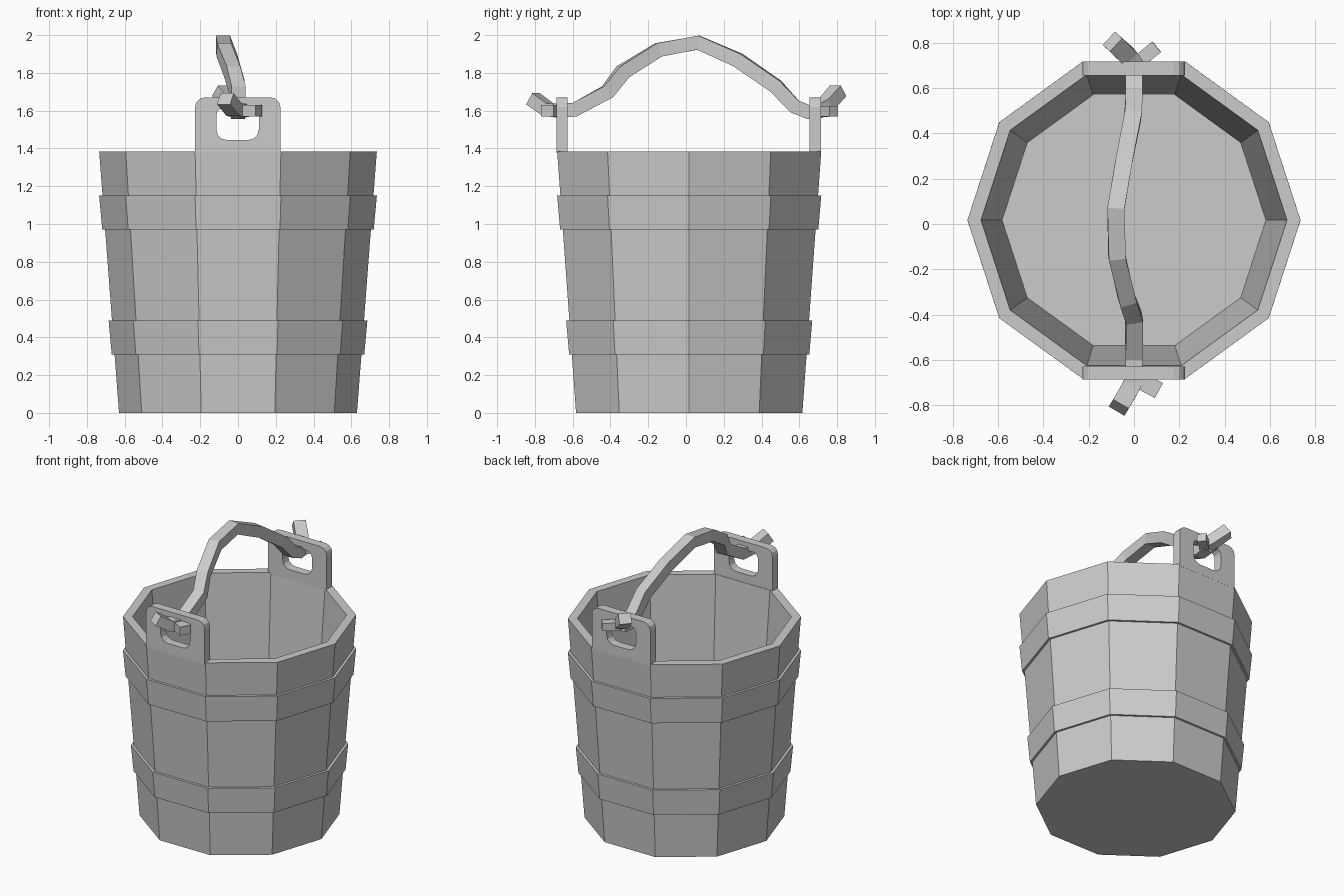
import bpy, bmesh, math
from mathutils import Vector

if "Cube" in bpy.data.objects:
    bpy.data.objects.remove(bpy.data.objects["Cube"])

CY = 0.017          # bucket axis in y
SIDES = 10
TOP = 1.385


def finish(bm, name):
    bmesh.ops.remove_doubles(bm, verts=bm.verts, dist=1e-4)
    bmesh.ops.recalc_face_normals(bm, faces=bm.faces)
    me = bpy.data.meshes.new(name)
    bm.to_mesh(me)
    bm.free()
    ob = bpy.data.objects.new(name, me)
    bpy.context.collection.objects.link(ob)
    return ob


def skin(bm, rings, closed):
    """Join successive vertex rings; cap the ends or close the loop."""
    n = len(rings[0])
    pairs = list(zip(rings, rings[1:]))
    if closed:
        pairs.append((rings[-1], rings[0]))
    else:
        bm.faces.new(rings[0])
        bm.faces.new(rings[-1])
    for a, b in pairs:
        for i in range(n):
            j = (i + 1) % n
            bm.faces.new((a[i], a[j], b[j], b[i]))


def lathe(name, profile, closed):
    bm = bmesh.new()
    rings = [[bm.verts.new((r * math.cos(math.tau * i / SIDES),
                            CY + r * math.sin(math.tau * i / SIDES), z))
              for i in range(SIDES)] for r, z in profile]
    skin(bm, rings, closed)
    return finish(bm, name)


def radius(z):
    return 0.63 + 0.105 * z / TOP


def band(name, z0, z1):
    lathe(name, [(radius(z0) + 0.015, z0), (radius(z1) + 0.018, z1),
                 (radius(z1) - 0.02, z1), (radius(z0) - 0.02, z0)], True)


def rounded(x0, x1, z0, z1, r_low, r_high, segs=3):
    pts = []
    for cx, cz, sx, sz, r, start in ((x1, z1, -1, -1, r_high, 0), (x0, z1, 1, -1, r_high, 90),
                                     (x0, z0, 1, 1, r_low, 180), (x1, z0, -1, 1, r_low, 270)):
        for k in range(segs + 1):
            a = math.radians(start + 90 * k / segs)
            pts.append((cx + sx * r + r * math.cos(a), cz + sz * r + r * math.sin(a)))
    return pts


def lug(name, y0, y1):
    outer = rounded(-0.227, 0.224, TOP - 0.01, 1.67, 0.0, 0.05)
    hole = rounded(-0.115, 0.11, 1.445, 1.615, 0.055, 0.04)
    bm = bmesh.new()
    rings = [[bm.verts.new((x, y, z)) for x, z in pts]
             for pts, y in ((outer, y0), (outer, y1), (hole, y1), (hole, y0))]
    # zero-radius corners collapse when doubles are merged
    skin(bm, rings, True)
    return finish(bm, name)


def rope(name, path, w, h):
    """Sweep a rectangular section along a path of points."""
    bm = bmesh.new()
    pts = [Vector(p) for p in path]
    rings = []
    for i, p in enumerate(pts):
        d0 = (p - pts[i - 1]).normalized() if i else (pts[1] - p).normalized()
        d1 = (pts[i + 1] - p).normalized() if i < len(pts) - 1 else d0
        t = (d0 + d1).normalized()
        side = t.cross(Vector((0, 0, 1))).normalized()
        up = side.cross(t)
        rings.append([bm.verts.new(p + side * a * w / 2 + up * b * h / 2)
                      for a, b in ((-1, -1), (1, -1), (1, 1), (-1, 1))])
    skin(bm, rings, False)
    return finish(bm, name)


# Staved tub with inner wall and raised floor
lathe("tub", [(radius(0), 0), (radius(TOP), TOP), (0.675, TOP), (0.582, 0.1)], False)

# Hoops
band("lower_hoop", 0.31, 0.49)
band("upper_hoop", 0.97, 1.15)

# Pierced lugs that hold the handle
lug("front_lug", -0.686, -0.628)
lug("back_lug", 0.655, 0.716)

# Bent rope handle
rope("handle", [(0, -0.70, 1.60), (0, -0.59, 1.605), (0, -0.415, 1.70),
                (-0.03, -0.335, 1.805), (-0.075, -0.145, 1.922), (-0.08, 0.065, 1.96),
                (-0.045, 0.275, 1.868), (-0.005, 0.475, 1.73), (0, 0.575, 1.622),
                (0, 0.65, 1.592), (0, 0.72, 1.60)], 0.075, 0.075)

# Split rope ends outside each lug
rope("front_knot_left", [(0.01, -0.67, 1.60), (-0.02, -0.73, 1.605), (-0.067, -0.81, 1.663)], 0.08, 0.07)
rope("front_knot_right", [(0, -0.67, 1.60), (0.035, -0.695, 1.60), (0.11, -0.735, 1.60)], 0.075, 0.06)
rope("back_knot_left", [(0.01, 0.69, 1.60), (-0.025, 0.74, 1.63), (-0.095, 0.805, 1.705)], 0.08, 0.07)
rope("back_knot_right", [(0, 0.69, 1.60), (0.03, 0.725, 1.595), (0.1, 0.782, 1.597)], 0.06, 0.055)
